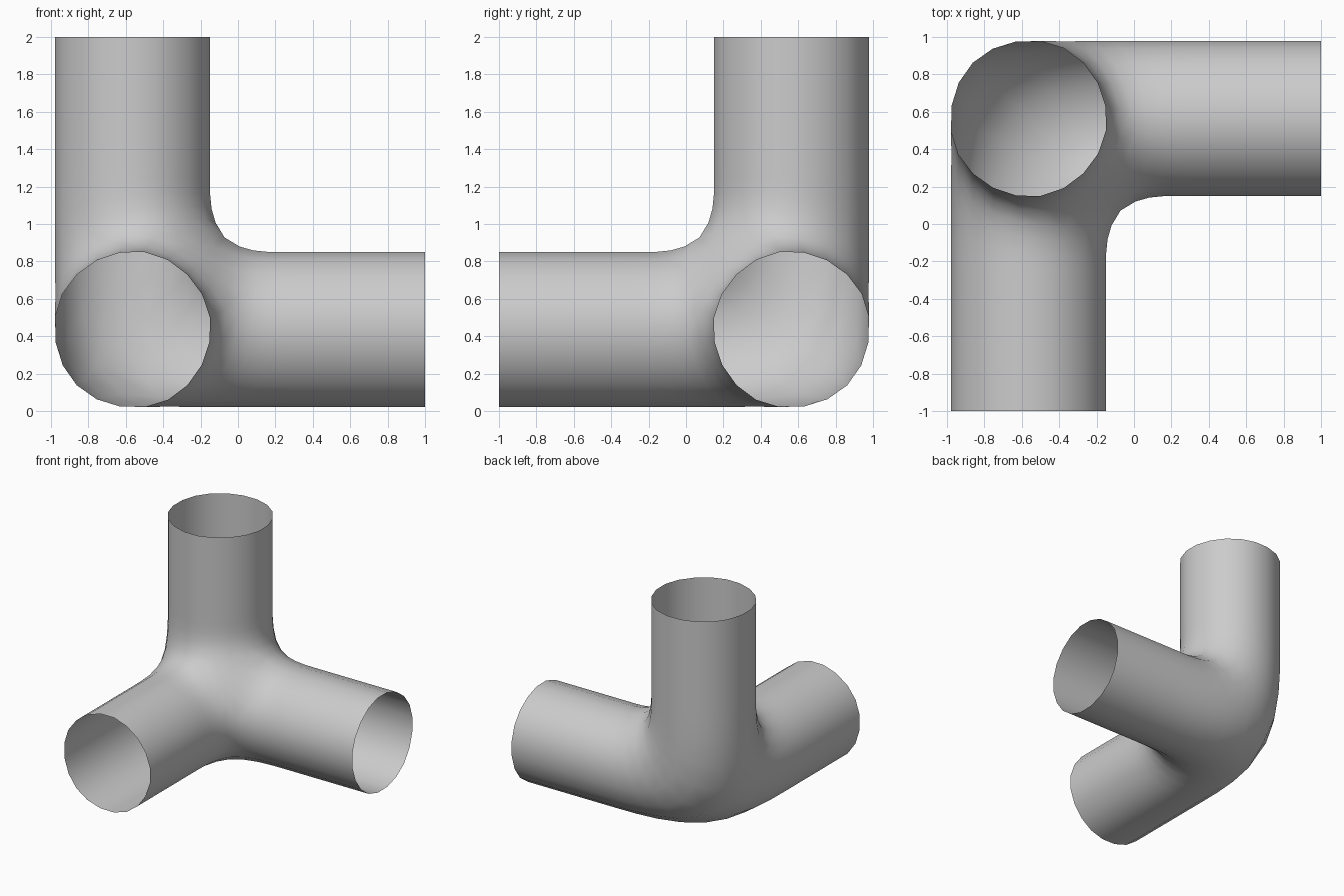
import bpy, bmesh
from math import cos, sin, radians
from mathutils import Vector

if "Cube" in bpy.data.objects:
    bpy.data.objects.remove(bpy.data.objects["Cube"])

R = 0.546                            # control pentagon radius (limit radius about 0.42)
CENTRE = Vector((-0.565, 0.565, 0.435))
AXES = [Vector((1, 0, 0)), Vector((0, -1, 0)), Vector((0, 0, 1))]
RINGS = [0.80, 1.10, 1.565]          # ring distances along each arm
SECTION = [(R * cos(radians(225 + 72 * k)), R * sin(radians(225 + 72 * k))) for k in range(5)]

bm = bmesh.new()

# three open pentagonal arms, mitred where they meet
inner = []
for i in range(3):
    w, u, v = AXES[i], AXES[(i + 1) % 3], AXES[(i + 2) % 3]

    def ring(offset=None):
        return [bm.verts.new(CENTRE + u * p + v * q + w * (max(p, q) if offset is None else offset))
                for p, q in SECTION]

    rings = [ring()] + [ring(d) for d in RINGS]
    inner.append(rings[0][2])
    for lo, hi in zip(rings, rings[1:]):
        for k in range(5):
            n = (k + 1) % 5
            bm.faces.new((lo[k], lo[n], hi[n], hi[k]))

# triangle closing the inside of the junction
bm.faces.new([bm.verts.new(p.co) for p in inner])
bmesh.ops.remove_doubles(bm, verts=bm.verts[:], dist=1e-4)
bmesh.ops.recalc_face_normals(bm, faces=bm.faces[:])

mesh = bpy.data.meshes.new("pipe_junction")
bm.to_mesh(mesh)
bm.free()
obj = bpy.data.objects.new("pipe_junction", mesh)
bpy.context.collection.objects.link(obj)
for f in mesh.polygons:
    f.use_smooth = True

# round the arms and blend the joint
sub = obj.modifiers.new("smooth", 'SUBSURF')
sub.levels = sub.render_levels = 2
